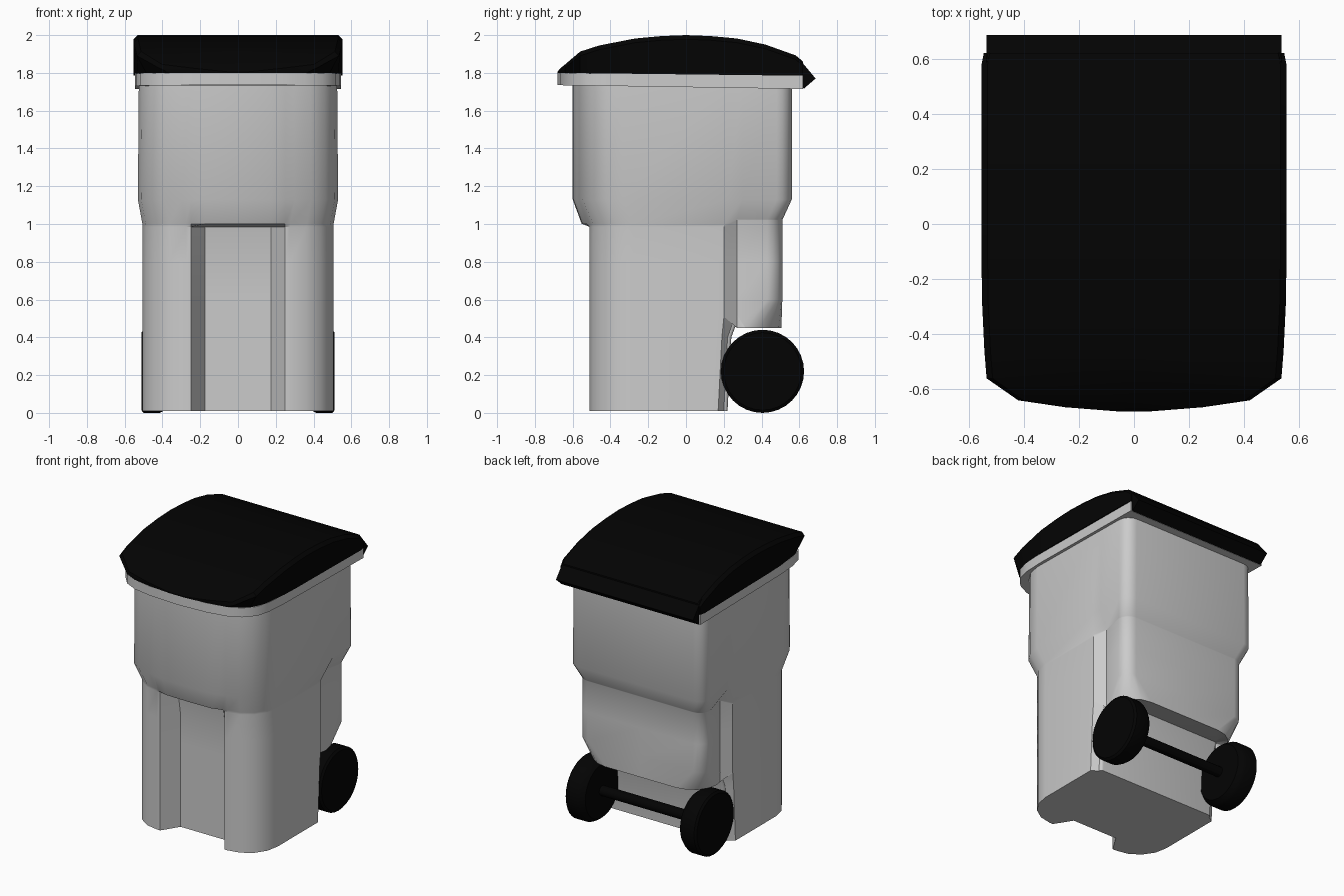
import bpy, bmesh, math

if "Cube" in bpy.data.objects:
    bpy.data.objects.remove(bpy.data.objects["Cube"])

black = bpy.data.materials.new("black_plastic")
black.diffuse_color = (0.001, 0.001, 0.001, 1)
black.use_nodes = True
black.node_tree.nodes["Principled BSDF"].inputs["Base Color"].default_value = black.diffuse_color


def make(name, bm, mat=None, angle=30):
    bmesh.ops.recalc_face_normals(bm, faces=bm.faces)
    me = bpy.data.meshes.new(name)
    bm.to_mesh(me)
    bm.free()
    ob = bpy.data.objects.new(name, me)
    bpy.context.collection.objects.link(ob)
    if mat:
        me.materials.append(mat)
    bpy.ops.object.select_all(action='DESELECT')
    bpy.context.view_layer.objects.active = ob
    ob.select_set(True)
    bpy.ops.object.shade_smooth_by_angle(angle=math.radians(angle))
    return ob


def loft(name, rings, mat=None, angle=30):
    """Skin closed rings of equal length and cap both ends."""
    bm = bmesh.new()
    vs = [[bm.verts.new(p) for p in r] for r in rings]
    n = len(vs[0])
    for a, b in zip(vs, vs[1:]):
        for i in range(n):
            j = (i + 1) % n
            bm.faces.new((a[i], a[j], b[j], b[i]))
    bm.faces.new(vs[0])
    bm.faces.new(vs[-1])
    return make(name, bm, mat, angle)


def mirrored(half):
    """Close a half outline whose first and last points lie on x = 0."""
    return half + [(-x, y, z) for x, y, z in half[-2:0:-1]]


def arc(cx, cy, r, a0, a1, n=5):
    return [(cx + r * math.cos(math.radians(a0 + (a1 - a0) * i / (n - 1))),
             cy + r * math.sin(math.radians(a0 + (a1 - a0) * i / (n - 1)))) for i in range(n)]


def body_ring(zf, zb, xs, xb, xc, yf, bow, notch, ys, ysb, yb, rb):
    """Front width xs, step-in width xb, rear corner width xc."""
    r = 0.23
    front = [(0, yf + notch), (0.175, yf + notch + 0.1 * bow), (0.25, yf + 0.6 * bow)]
    front += arc(xs - r, yf + bow + r, r, -90, 0) + [(xs, ys)]
    back = [(xb, ysb)] + arc(xc - rb, yb - rb, rb, 0, 90) + [(0, yb)]
    return mirrored([(x, y, zf) for x, y in front] + [(x, y, zb) for x, y in back])


# Bin body: grip channel in front, stepped sides, wheel recess at the back
loft("bin_body", [body_ring(*p) for p in (
    (0.01, 0.01, 0.505, 0.46, 0.46, -0.51, 0, 0.12, 0.17, 0.20, 0.22, 0.02),
    (0.40, 0.40, 0.505, 0.46, 0.46, -0.51, 0, 0.12, 0.19, 0.22, 0.24, 0.02),
    (0.50, 0.52, 0.505, 0.455, 0.455, -0.51, 0, 0.12, 0.20, 0.265, 0.285, 0.02),
    (0.51, 0.45, 0.505, 0.455, 0.465, -0.51, 0, 0.12, 0.20, 0.27, 0.505, 0.19),
    (0.60, 0.60, 0.505, 0.455, 0.49, -0.51, 0, 0.12, 0.20, 0.27, 0.51, 0.08),
    (0.80, 0.80, 0.505, 0.455, 0.49, -0.51, 0, 0.12, 0.20, 0.27, 0.51, 0.08),
    (0.985, 1.02, 0.505, 0.455, 0.49, -0.51, 0, 0.09, 0.20, 0.27, 0.51, 0.08),
    (1.00, 1.025, 0.506, 0.457, 0.492, -0.552, 0.042, 0, 0.20, 0.27, 0.512, 0.08),
    (1.13, 1.13, 0.53, 0.53, 0.53, -0.60, 0.035, 0, 0.22, 0.30, 0.56, 0.08),
    (1.76, 1.76, 0.525, 0.525, 0.525, -0.60, 0.035, 0, 0.22, 0.30, 0.56, 0.08))])

# Rim under the lid, falling slightly toward the back
outline = [(0, -.68), (.22, -.667), (.36, -.64), (.45, -.595), (.515, -.52),
           (.538, -.42), (.546, -.28), (.546, .62), (0, .62)]


def rim_ring(z0, drop):
    return mirrored([(x, y, z0 - drop * (y + 0.68) / 1.3) for x, y in outline])


loft("rim", [rim_ring(1.735, 0.02), rim_ring(1.80, 0.015)])

# Domed lid: half width at base and top, and top height, along y
stations = [(-.68, .06, .06, 1.806), (-.665, .22, .25, 1.825), (-.64, .36, .42, 1.845),
            (-.56, .485, .535, 1.913), (-.46, .53, .543, 1.945), (-.27, .55, .552, 1.982)]
stations += [(y, .553, .553, z) for y, z in ((-.13, 1.995), (0, 2.0), (.13, 1.995),
                                           (.27, 1.982), (.42, 1.95), (.58, 1.893))]
stations.append((.62, .545, .545, 1.86))
rings = []
for y, wb, w, top in stations:
    base = 1.80 - 0.015 * (y + 0.68) / 1.3
    ch = min(0.022, (top - base) * 0.4)
    rings.append(mirrored([(0, y, base), (wb, y, base), (w, y, top - ch),
                           (w - ch, y, top), (0, y, top)]))
loft("lid", rings, black)

# Rear lip of the lid
lip = [(.575, 1.87), (.59, 1.886), (.686, 1.77), (.622, 1.715), (.60, 1.79)]
loft("lid_rear_lip", [[(x, y, z) for y, z in lip] for x in (-.535, .535)], black)


def disc(name, profile, sides):
    """Solid of revolution about the axle line; profile is (x, radius)."""
    ang = [2 * math.pi * i / sides for i in range(sides)]
    loft(name, [[(x, 0.405 + q * math.cos(a), 0.22 + q * math.sin(a)) for a in ang]
                for x, q in profile], black)


# Wheels and axle
for side, s in (("right", 1), ("left", -1)):
    disc("wheel_" + side, [(s * x, q) for x, q in
                           ((.37, .19), (.395, .21), (.415, .22), (.50, .22), (.512, .205))], 32)
disc("axle", [(-.40, .035), (.40, .035)], 12)
